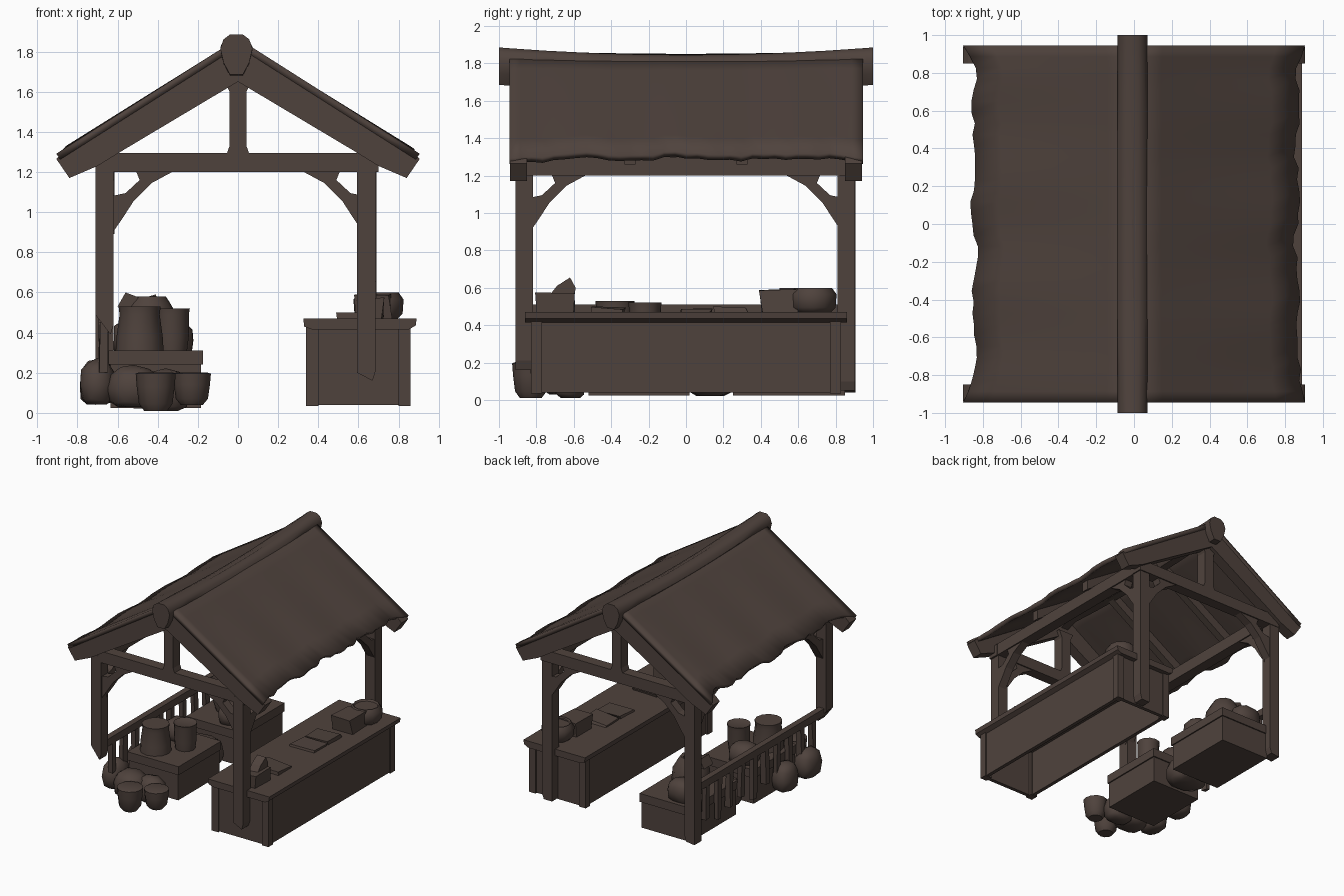
import bpy, bmesh, math, random

if "Cube" in bpy.data.objects:
    bpy.data.objects.remove(bpy.data.objects["Cube"])
random.seed(4)

wood = bpy.data.materials.new("dark_brown_wood")
wood.diffuse_color = (0.078, 0.055, 0.046, 1)
wood.use_nodes = True
wood.node_tree.nodes["Principled BSDF"].inputs["Base Color"].default_value = wood.diffuse_color


def finish(name, bm, smooth=False, recalc=True):
    if recalc:
        bmesh.ops.recalc_face_normals(bm, faces=bm.faces[:])
    me = bpy.data.meshes.new(name)
    bm.to_mesh(me)
    bm.free()
    me.materials.append(wood)
    ob = bpy.data.objects.new(name, me)
    bpy.context.collection.objects.link(ob)
    if smooth:
        bpy.context.view_layer.objects.active = ob
        ob.select_set(True)
        bpy.ops.object.shade_smooth_by_angle(angle=math.radians(46))
        ob.select_set(False)
    return ob


def prism(name, pts, lo, hi, axis="y"):
    """Outline (u, z) swept along y or x."""
    bm = bmesh.new()
    rings = []
    for d in (lo, hi):
        rings.append([bm.verts.new((u, d, v) if axis == "y" else (d, u, v)) for u, v in pts])
    a, b = rings
    bm.faces.new(a)
    bm.faces.new(b[::-1])
    n = len(pts)
    for i in range(n):
        bm.faces.new((a[i], b[i], b[(i + 1) % n], a[(i + 1) % n]))
    return finish(name, bm)


def box(name, x0, x1, y0, y1, z0, z1, jitter=0.0):
    bm = bmesh.new()
    bmesh.ops.create_cube(bm, size=1)
    for v in bm.verts:
        v.co.x = (x0 + x1) / 2 + v.co.x * (x1 - x0) + random.uniform(-jitter, jitter)
        v.co.y = (y0 + y1) / 2 + v.co.y * (y1 - y0) + random.uniform(-jitter, jitter)
        v.co.z = (z0 + z1) / 2 + v.co.z * (z1 - z0) + random.uniform(-jitter, jitter)
    return finish(name, bm)


def lathe(name, x, y, z0, profile, n=12):
    """Round pot from (radius, height) pairs."""
    bm = bmesh.new()
    rings = [[bm.verts.new((x + r * math.cos(6.2832 * i / n),
                            y + r * math.sin(6.2832 * i / n), z0 + h)) for i in range(n)]
             for r, h in profile]
    for a, b in zip(rings, rings[1:]):
        for i in range(n):
            bm.faces.new((a[i], a[(i + 1) % n], b[(i + 1) % n], b[i]))
    bm.faces.new(rings[0][::-1])
    bm.faces.new(rings[-1])
    return finish(name, bm, True)


def lump(name, x, y, z, rx, ry, rz):
    """Boxy soft sack with a flattened base."""
    bm = bmesh.new()
    bmesh.ops.create_icosphere(bm, subdivisions=2, radius=1)
    for v in bm.verts:
        p = [math.copysign(abs(c) ** 0.8, c) * random.uniform(0.94, 1.04) for c in v.co]
        v.co = (x + p[0] * rx, y + p[1] * ry, z + max(p[2], -0.75) * rz)
    return finish(name, bm, True)


# Roof sheets covering the end rafters, with ragged eaves, waves and a sag
NY, NX = 32, 6
for s, side in ((-1, "left"), (1, "right")):
    bm = bmesh.new()
    grid = []
    for j in range(NY + 1):
        y = -0.945 + 1.89 * j / NY
        t = abs(y)
        eave = (0.845 if s < 0 else 0.865) + random.uniform(-0.012, 0.015) + 0.012 * math.sin(13 * y)
        if t > 0.82:
            eave += (0.905 - eave) * (t - 0.82) / 0.125
        row = []
        for i in range(NX + 1):
            x = eave * i / NX
            wave = 0.008 * math.sin(11 * y + s) * i / NX if t < 0.84 else 0
            z = 1.866 - 0.635 * x - 0.015 * (1 - i / NX) * max(0, 1 - (t / 0.85) ** 2) + wave
            row.append(bm.verts.new((s * x, y, z)))
        grid.append(row)
    for j in range(NY):
        for i in range(NX):
            q = [grid[j][i], grid[j][i + 1], grid[j + 1][i + 1], grid[j + 1][i]]
            bm.faces.new(q if s > 0 else q[::-1])
    roof = finish("roof_sheet_" + side, bm, True, recalc=False)
    m = roof.modifiers.new("thickness", "SOLIDIFY")
    m.thickness = 0.035
    m.offset = -1

# Sagging ridge beam, drooping at its ends
bm = bmesh.new()
rings = []
for y in (-1, -0.945, -0.75, -0.5, -0.25, 0, 0.25, 0.5, 0.75, 0.945, 1):
    top = 1.845 + 0.04 * y * y
    bot = top - (0.20 if abs(y) > 0.9 else 0.13)
    rings.append([bm.verts.new((-0.008 + 0.08 * u, y, bot + (top - bot) * v)) for u, v in
                  ((-0.4, 0), (0.4, 0), (0.8, 0.3), (1, 0.65), (0.8, 0.88), (0.4, 1),
                   (-0.4, 1), (-0.8, 0.88), (-1, 0.65), (-0.8, 0.3))])
n = len(rings[0])
for a, b in zip(rings, rings[1:]):
    for i in range(n):
        bm.faces.new((a[i], a[(i + 1) % n], b[(i + 1) % n], b[i]))
bm.faces.new(rings[0])
bm.faces.new(rings[-1][::-1])
finish("ridge_beam", bm, True)

# End trusses, braces and intermediate rafters
brace = [(0.63, 0.89), (0.575, 0.97), (0.52, 1.055), (0.43, 1.145), (0.31, 1.21),
         (0.51, 1.21), (0.49, 1.16), (0.56, 1.095), (0.63, 1.08)]
rafter = [(0.905, 1.265), (0.88, 1.29), (0, 1.845), (0, 1.65), (0.57, 1.31), (0.70, 1.23), (0.84, 1.17)]
for e, end in ((-1, "front"), (1, "back")):
    lo, hi = sorted((e * 0.94, e * 0.85))
    a, b = sorted((e * 0.91, e * 0.82))
    prism(end + "_tie_beam", [(-0.7, 1.2), (0.7, 1.2), (0.7, 1.295), (-0.7, 1.295)], a, b)
    prism(end + "_king_post", [(-0.06, 1.28), (0.06, 1.28), (0.042, 1.33), (0.042, 1.6), (0.07, 1.66),
                               (-0.07, 1.66), (-0.042, 1.6), (-0.042, 1.33)], a, b)
    for s, side in ((-1, "left"), (1, "right")):
        tag = end + "_" + side
        prism(tag + "_rafter", [(s * u, v) for u, v in rafter], lo, hi)
        prism(tag + "_brace", [(s * u, v) for u, v in brace], a + 0.01, b - 0.01)
        prism(tag + "_side_brace", [(e * (u + 0.21), v) for u, v in brace],
              s * 0.65 - 0.035, s * 0.65 + 0.035, "x")
for s, side in ((-1, "left"), (1, "right")):
    box(side + "_eave_beam", s * 0.65 - 0.045, s * 0.65 + 0.045, -0.9, 0.9, 1.2, 1.3)
    for y in (-0.3, 0.3):
        prism(side + "_inner_rafter", [(s * 0.75, 1.35), (0, 1.81), (0, 1.73), (s * 0.75, 1.26)], y - 0.03, y + 0.03)

# Posts; the front ones end above the ground with a slanted cut
for name, x, y, z0, z1 in (("front_left_post", -0.665, -0.865, 0.49, 0.39),
                           ("front_right_post", 0.64, -0.865, 0.20, 0.16),
                           ("back_left_post", -0.665, 0.86, 0.04, 0.05),
                           ("back_right_post", 0.645, 0.855, 0.05, 0.05)):
    prism(name, [(x - 0.046, z0), (x + 0.03, z1), (x + 0.046, z1 + 0.05), (x + 0.046, 1.25),
                 (x - 0.046, 1.25)], y - 0.046, y + 0.046)

# Left railing with hanging balusters
box("railing_bar", -0.695, -0.645, -0.87, 0.87, 0.45, 0.51)
for k in range(10):
    y = -0.70 + 0.155 * k
    z = random.uniform(0.08, 0.2)
    box("railing_baluster", -0.69, -0.65, y - 0.025, y + 0.025, z, 0.47, 0.006)

# Counter on the right: panels around an open underside
for name, x0, x1 in (("counter_inner_panel", 0.355, 0.385), ("counter_outer_panel", 0.82, 0.85)):
    box(name, x0, x1, -0.82, 0.82, 0.04, 0.44)
for name, y in (("counter_front_panel", -0.805), ("counter_back_panel", 0.805)):
    box(name, 0.36, 0.845, y - 0.015, y + 0.015, 0.04, 0.44)
prism("counter_top", [(0.33, 0.43), (0.37, 0.415), (0.85, 0.415), (0.885, 0.435), (0.89, 0.47), (0.325, 0.47)],
      -0.86, 0.86)
for x in (0.375, 0.835):
    for y in (-0.80, 0.80):
        box("counter_corner_post", x - 0.035, x + 0.025, y - 0.03, y + 0.03, 0.035, 0.43)
for y, w in ((-0.42, 0.09), (0.05, 0.08), (0.24, 0.09)):
    box("folded_cloth", 0.50, 0.72, y - w, y + w, 0.455, 0.495, 0.012)

# Goods on the counter
lathe("counter_bowl", 0.70, 0.68, 0.465, [(0.09, 0), (0.12, 0.03), (0.125, 0.1), (0.10, 0.135), (0.09, 0.12)])
box("counter_tray", 0.58, 0.76, 0.40, 0.60, 0.46, 0.59, 0.01)
box("counter_sack", 0.60, 0.72, -0.80, -0.60, 0.46, 0.57, 0.01)
prism("counter_sack_spike", [(-0.73, 0.56), (-0.60, 0.53), (-0.59, 0.60), (-0.62, 0.655), (-0.69, 0.61)],
      0.61, 0.69, "x")

# Crates behind the railing
for tag, y0, y1, z1 in (("front", -0.53, 0.03, 0.31), ("back", 0.24, 0.86, 0.31)):
    box(tag + "_crate", -0.635, -0.185, y0 + 0.01, y1 - 0.01, 0.025, z1 - 0.01)
    box(tag + "_crate_rim", -0.645, -0.175, y0, y1, z1 - 0.07, z1)

# Pots and sacks on and around the crates
pot = [(0.055, 0), (0.08, 0.03), (0.09, 0.1), (0.095, 0.155), (0.08, 0.16)]
lathe("ground_pot_a", -0.23, -0.74, 0.04, pot)
lathe("ground_pot_b", -0.41, -0.83, 0.01, [(r * 1.05, h * 1.2) for r, h in pot])
lump("ground_sack_a", -0.52, -0.66, 0.12, 0.13, 0.12, 0.12)
lump("ground_sack_b", -0.36, -0.62, 0.10, 0.12, 0.09, 0.12)
lump("outer_sack_a", -0.70, -0.30, 0.14, 0.09, 0.11, 0.13)
lump("outer_sack_b", -0.70, -0.60, 0.14, 0.09, 0.12, 0.13)
lump("gap_sack", -0.42, 0.13, 0.12, 0.17, 0.13, 0.13)
lathe("crate_jar", -0.49, -0.38, 0.30, [(0.12, 0), (0.115, 0.08), (0.10, 0.19), (0.105, 0.23), (0.08, 0.23)])
lathe("crate_bucket", -0.33, -0.22, 0.30, [(0.075, 0), (0.085, 0.08), (0.085, 0.19), (0.09, 0.22), (0.06, 0.21)])
lump("crate_sack", -0.48, -0.08, 0.36, 0.12, 0.11, 0.10)
lathe("back_jar", -0.44, 0.56, 0.30, [(0.13, 0), (0.15, 0.07), (0.14, 0.18), (0.10, 0.25), (0.08, 0.28)])
lump("back_sack_a", -0.32, 0.38, 0.36, 0.10, 0.11, 0.10)
lump("back_sack_b", -0.50, 0.75, 0.37, 0.13, 0.09, 0.11)
prism("jar_spout", [(-0.60, 0.53), (-0.56, 0.60), (-0.48, 0.57), (-0.41, 0.59), (-0.39, 0.53)], 0.50, 0.62)
